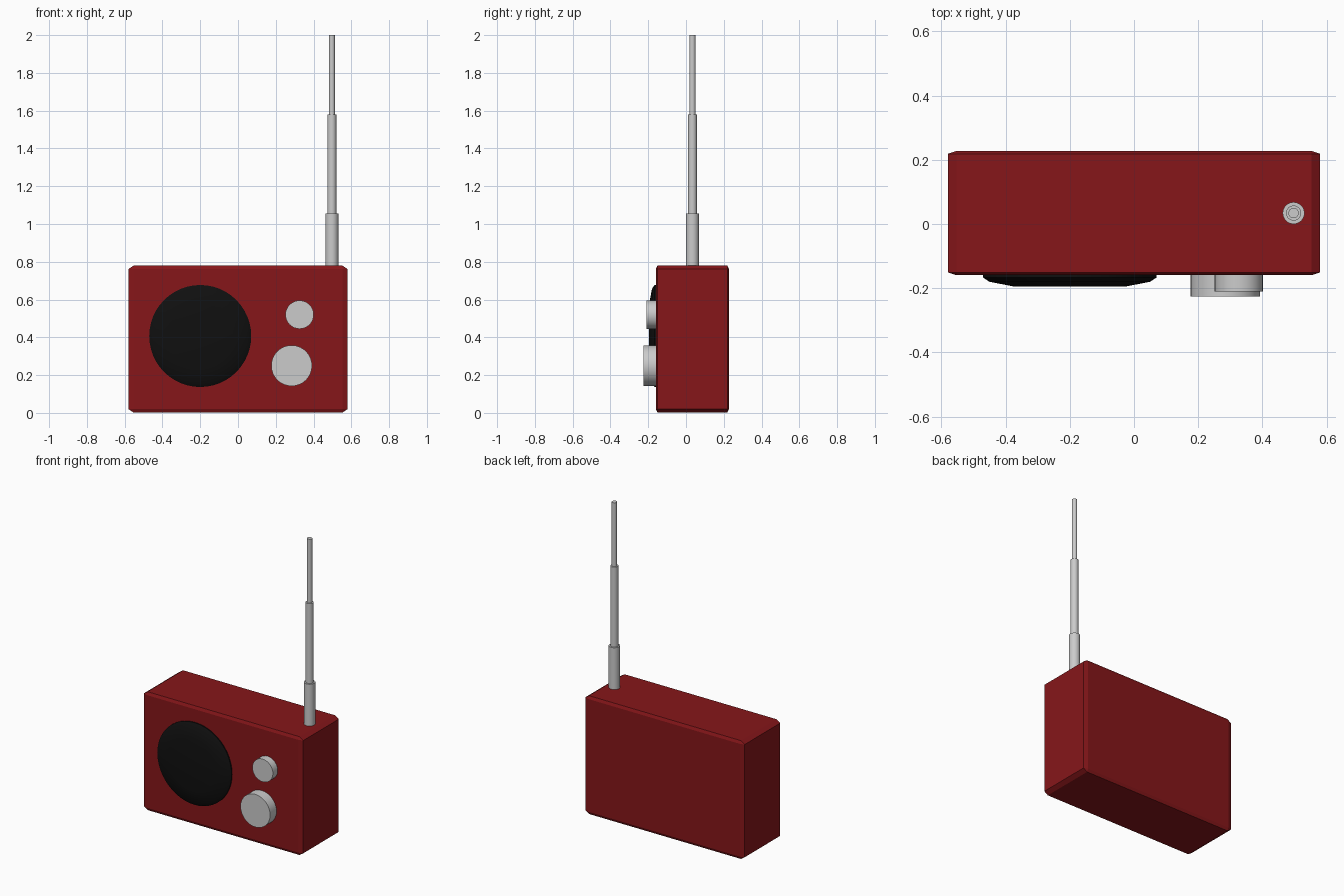
import bpy, bmesh, math
from mathutils import Vector, Matrix

if "Cube" in bpy.data.objects:
    bpy.data.objects.remove(bpy.data.objects["Cube"])


def material(name, color):
    mat = bpy.data.materials.new(name)
    mat.diffuse_color = color
    mat.use_nodes = True
    mat.node_tree.nodes["Principled BSDF"].inputs["Base Color"].default_value = mat.diffuse_color
    return mat


def finish(name, bm, mat=None, smooth=True):
    bmesh.ops.recalc_face_normals(bm, faces=bm.faces)
    mesh = bpy.data.meshes.new(name)
    bm.to_mesh(mesh)
    bm.free()
    obj = bpy.data.objects.new(name, mesh)
    bpy.context.collection.objects.link(obj)
    if mat:
        mesh.materials.append(mat)
    if smooth:
        bpy.ops.object.select_all(action='DESELECT')
        obj.select_set(True)
        bpy.context.view_layer.objects.active = obj
        bpy.ops.object.shade_smooth_by_angle(angle=math.radians(30))
    return obj


def lathe(name, profile, location, front=False, mat=None, sides=32):
    """Capped stack of rings from (radius, height); front=True points it to -y."""
    bm = bmesh.new()
    rings = []
    for r, h in profile:
        rings.append([bm.verts.new((r * math.cos(a), r * math.sin(a), h))
                      for a in (math.tau * i / sides for i in range(sides))])
    for low, high in zip(rings, rings[1:]):
        for i in range(sides):
            j = (i + 1) % sides
            bm.faces.new((low[i], low[j], high[j], high[i]))
    bm.faces.new(rings[0][::-1])
    bm.faces.new(rings[-1])
    if front:
        bm.transform(Matrix.Rotation(math.pi / 2, 4, 'X'))
    obj = finish(name, bm, mat)
    obj.location = location
    return obj


red = material("red_case", (0.24, 0.008, 0.01, 1))
black = material("black_mesh", (0.005, 0.005, 0.005, 1))

# Case: bevelled cube, stretched so the chamfers follow its proportions
bm = bmesh.new()
bmesh.ops.create_cube(bm, size=2)
bmesh.ops.bevel(bm, geom=bm.edges[:], offset=0.047, segments=1, affect='EDGES')
bmesh.ops.scale(bm, vec=Vector((0.58, 0.1935, 0.389)), verts=bm.verts)
case = finish("case", bm, red, smooth=False)
case.location = (0, 0.034, 0.391)

# Speaker: shallow disc with a rounded rim
lathe("speaker", [(0.27, -0.02), (0.27, 0.007), (0.25, 0.020), (0.172, 0.035)],
      (-0.2, -0.16, 0.407), front=True, mat=black, sides=48)

# Knobs
for name, x, z, r, depth in (("tuning_knob", 0.284, 0.25, 0.108, 0.066),
                             ("volume_knob", 0.326, 0.52, 0.075, 0.05)):
    lathe(name, [(r, -0.02), (r, depth)], (x, -0.16, z), front=True)

# Telescopic antenna
for name, r, bottom, top in (("antenna_base", 0.034, 0.72, 1.055),
                             ("antenna_middle", 0.0235, 1.0, 1.58),
                             ("antenna_tip", 0.016, 1.53, 2.0)):
    lathe(name, [(r, bottom), (r, top)], (0.497, 0.034, 0))
